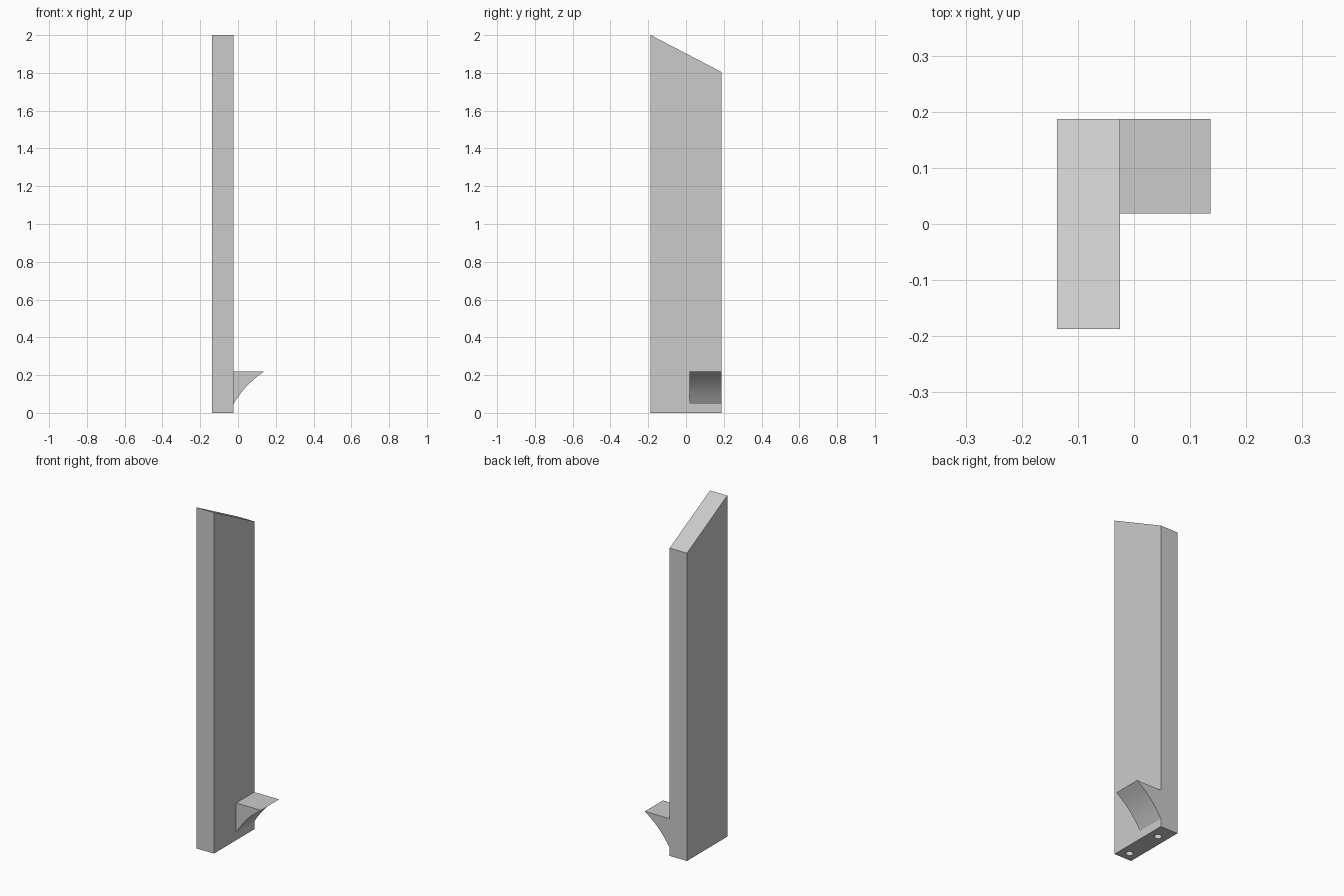
import bpy
import bmesh
import math
from mathutils import Vector

if "Cube" in bpy.data.objects:
    bpy.data.objects.remove(bpy.data.objects["Cube"], do_unlink=True)

grey = bpy.data.materials.new("light grey")
grey.use_nodes = True
grey.diffuse_color = (0.6, 0.6, 0.6, 1)
grey.node_tree.nodes["Principled BSDF"].inputs["Base Color"].default_value = (0.6, 0.6, 0.6, 1)


def extruded(name, profile, offset):
    """Solid made by sweeping a closed planar profile along an offset."""
    bm = bmesh.new()
    face = bm.faces.new([bm.verts.new(p) for p in profile])
    swept = bmesh.ops.extrude_face_region(bm, geom=[face])
    moved = [v for v in swept["geom"] if isinstance(v, bmesh.types.BMVert)]
    bmesh.ops.translate(bm, verts=moved, vec=offset)
    bmesh.ops.recalc_face_normals(bm, faces=bm.faces)
    mesh = bpy.data.meshes.new(name)
    bm.to_mesh(mesh)
    bm.free()
    mesh.materials.append(grey)
    obj = bpy.data.objects.new(name, mesh)
    bpy.context.collection.objects.link(obj)
    return obj


def activate(obj):
    bpy.ops.object.select_all(action="DESELECT")
    obj.select_set(True)
    bpy.context.view_layer.objects.active = obj


LEFT, RIGHT, TIP = -0.137, -0.025, 0.136
BACK = 0.187

# Tall post with a sloping top
post = extruded("post", [(LEFT, -BACK, 0), (LEFT, BACK, 0),
                         (LEFT, BACK, 1.805), (LEFT, -BACK, 2)],
                (RIGHT - LEFT, 0, 0))

# Two blind dowel holes in the underside
for y in (-0.134, 0.096):
    bpy.ops.mesh.primitive_cylinder_add(vertices=32, radius=0.02, depth=0.2,
                                        location=((LEFT + RIGHT) / 2, y, 0))
    cutter = bpy.context.object
    cutter.name = "dowel_hole_cutter"
    cutter.hide_render = True
    cutter.data.materials.append(grey)
    cut = post.modifiers.new("dowel_hole", "BOOLEAN")
    cut.operation = "DIFFERENCE"
    cut.solver = "EXACT"
    cut.object = cutter
    activate(post)
    bpy.ops.object.modifier_apply(modifier=cut.name)
    bpy.data.objects.remove(cutter, do_unlink=True)

# Side bracket: flat top, hollow curved underside
low, tip = Vector((RIGHT, 0.019, 0.047)), Vector((TIP, 0.019, 0.218))
chord = tip - low
inward = Vector((-chord.z, 0, chord.x)).normalized()
steps = 16
curve = [low + chord * (i / steps) + inward * 0.013 * math.sin(math.pi * i / steps)
         for i in range(steps + 1)]
bracket = extruded("side_bracket", curve + [Vector((RIGHT, 0.019, 0.218))],
                   (0, BACK - 0.019, 0))

for obj in (post, bracket):
    activate(obj)
    bpy.ops.object.shade_smooth_by_angle(angle=math.radians(30))
